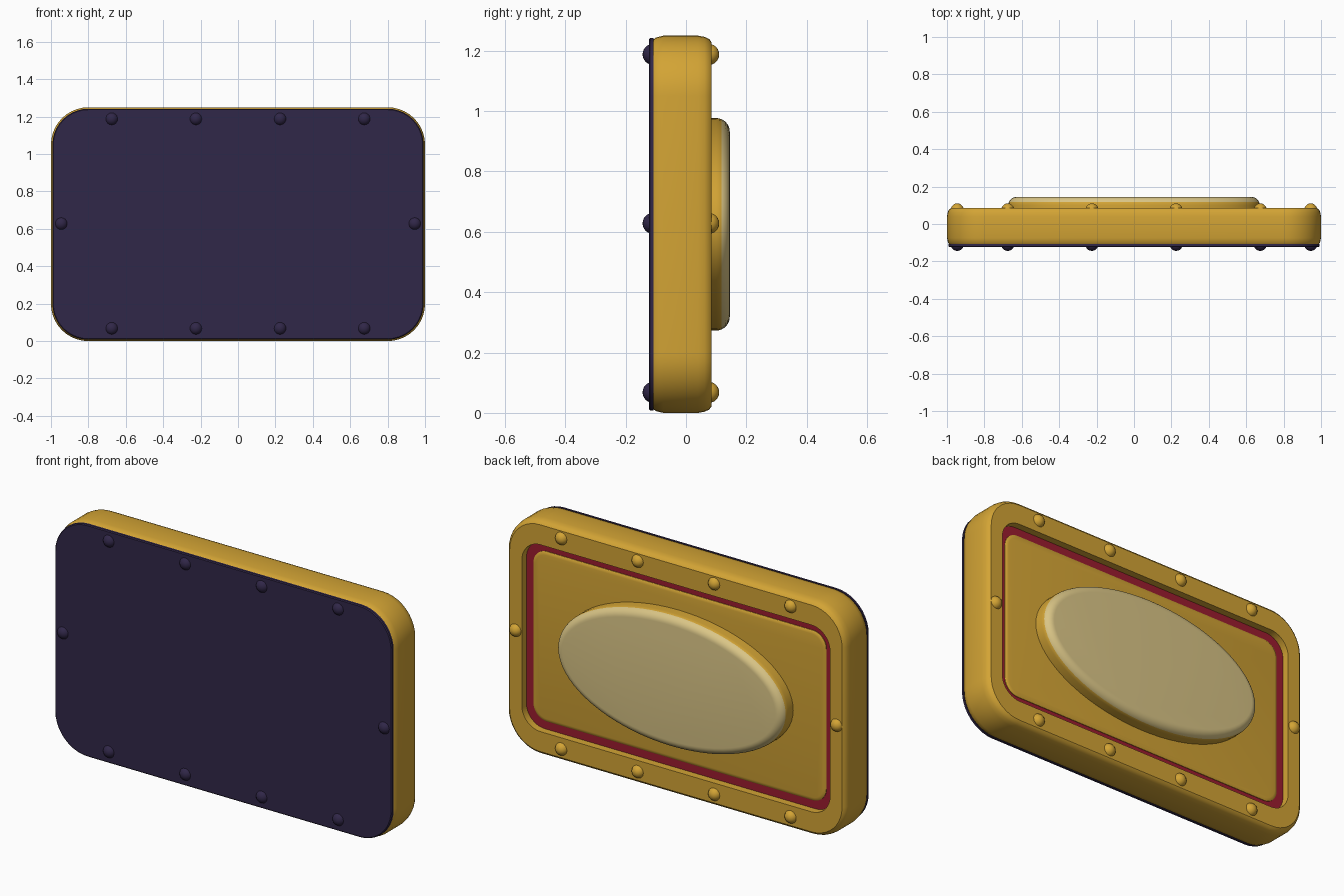
import bpy, bmesh, math
from mathutils import Matrix

if "Cube" in bpy.data.objects:
    bpy.data.objects.remove(bpy.data.objects["Cube"])

MID = 0.625  # height of the centre


def material(name, rgb):
    m = bpy.data.materials.new(name)
    m.diffuse_color = (*rgb, 1)
    m.use_nodes = True
    m.node_tree.nodes["Principled BSDF"].inputs["Base Color"].default_value = m.diffuse_color
    return m


GOLD = material("gold", (0.65, 0.37, 0.035))
DARK = material("dark_violet", (0.030, 0.020, 0.065))
RED = material("deep_red", (0.33, 0.012, 0.028))
CREAM = material("cream", (0.70, 0.56, 0.24))


def rounded_rect(hx, hz, r, n=10):
    pts = []
    for k, (sx, sz) in enumerate([(1, 1), (-1, 1), (-1, -1), (1, -1)]):
        for i in range(n + 1):
            a = math.pi / 2 * (k + i / n)
            pts.append((sx * (hx - r) + r * math.cos(a), sz * (hz - r) + r * math.sin(a)))
    return pts


def ellipse(hx, hz, n=72):
    return [(hx * math.cos(2 * math.pi * i / n), hz * math.sin(2 * math.pi * i / n)) for i in range(n)]


def finish(name, bm, mats, rule=None):
    bmesh.ops.recalc_face_normals(bm, faces=bm.faces)
    if rule:
        for f in bm.faces:
            f.material_index = rule(f)
    me = bpy.data.meshes.new(name)
    bm.to_mesh(me)
    bm.free()
    for m in mats:
        me.materials.append(m)
    ob = bpy.data.objects.new(name, me)
    bpy.context.collection.objects.link(ob)
    bpy.ops.object.select_all(action='DESELECT')
    ob.select_set(True)
    bpy.context.view_layer.objects.active = ob
    bpy.ops.object.shade_smooth_by_angle(angle=math.radians(35))
    return ob


def loft(name, rings, mats, rule=None):
    """Closed solid through (y, outline) rings, capped at both ends."""
    bm = bmesh.new()
    loops = [[bm.verts.new((x, y, z + MID)) for x, z in pts] for y, pts in rings]
    for a, b in zip(loops, loops[1:]):
        n = len(a)
        for i in range(n):
            j = (i + 1) % n
            bm.faces.new((a[i], a[j], b[j], b[i]))
    bm.faces.new(loops[0])
    bm.faces.new(loops[-1])
    return finish(name, bm, mats, rule)


def body_ring(y, inset):
    return y, rounded_rect(1 - inset, 0.625 - inset, 0.2 - inset)


# Case with softened edges and a recess in the back
opening = rounded_rect(0.907, 0.497, 0.11)
loft("case", [body_ring(-0.11, 0.014), body_ring(-0.10, 0.006), body_ring(-0.075, 0.0),
              body_ring(0.04, 0.0), body_ring(0.062, 0.004), body_ring(0.077, 0.011),
              body_ring(0.085, 0.022), (0.085, opening), (0.045, opening)], [GOLD])

# Dark front plate
loft("front_plate", [body_ring(-0.108, 0.008), body_ring(-0.119, 0.008),
                     body_ring(-0.123, 0.013)], [DARK])

# Red gasket lying in the recess, showing round the back panel
gasket = rounded_rect(0.905, 0.495, 0.108)
loft("gasket", [(0.044, gasket), (0.049, gasket)], [RED])

# Raised back panel
loft("back_panel", [(0.045, rounded_rect(0.862, 0.452, 0.08)),
                    (0.052, rounded_rect(0.862, 0.452, 0.08)),
                    (0.056, rounded_rect(0.856, 0.446, 0.075)),
                    (0.058, rounded_rect(0.845, 0.435, 0.065))], [GOLD])

# Oval boss: gold side, cream rounded cap
R = 0.045
rings = [(0.05, ellipse(0.672, 0.352))]
for i in range(9):
    a = math.pi / 2 * i / 8
    c = R * (1 - math.cos(a))
    rings.append((0.145 - R + R * math.sin(a), ellipse(0.672 - c, 0.352 - c)))
loft("oval_boss", rings, [GOLD, CREAM],
     lambda f: 1 if f.calc_center_median().y > 0.115 else 0)

# Rivets round the edge, on both faces
spots = [(x, z) for x in (-0.675, -0.225, 0.225, 0.675) for z in (-0.56, 0.56)]
spots += [(-0.945, 0), (0.945, 0)]
for name, y, mat in (("front_rivets", -0.109, DARK), ("back_rivets", 0.075, GOLD)):
    bm = bmesh.new()
    for x, z in spots:
        bmesh.ops.create_uvsphere(bm, u_segments=20, v_segments=12, radius=0.035,
                                  matrix=Matrix.Translation((x, y, z + MID + 0.003)))
    finish(name, bm, [mat])
